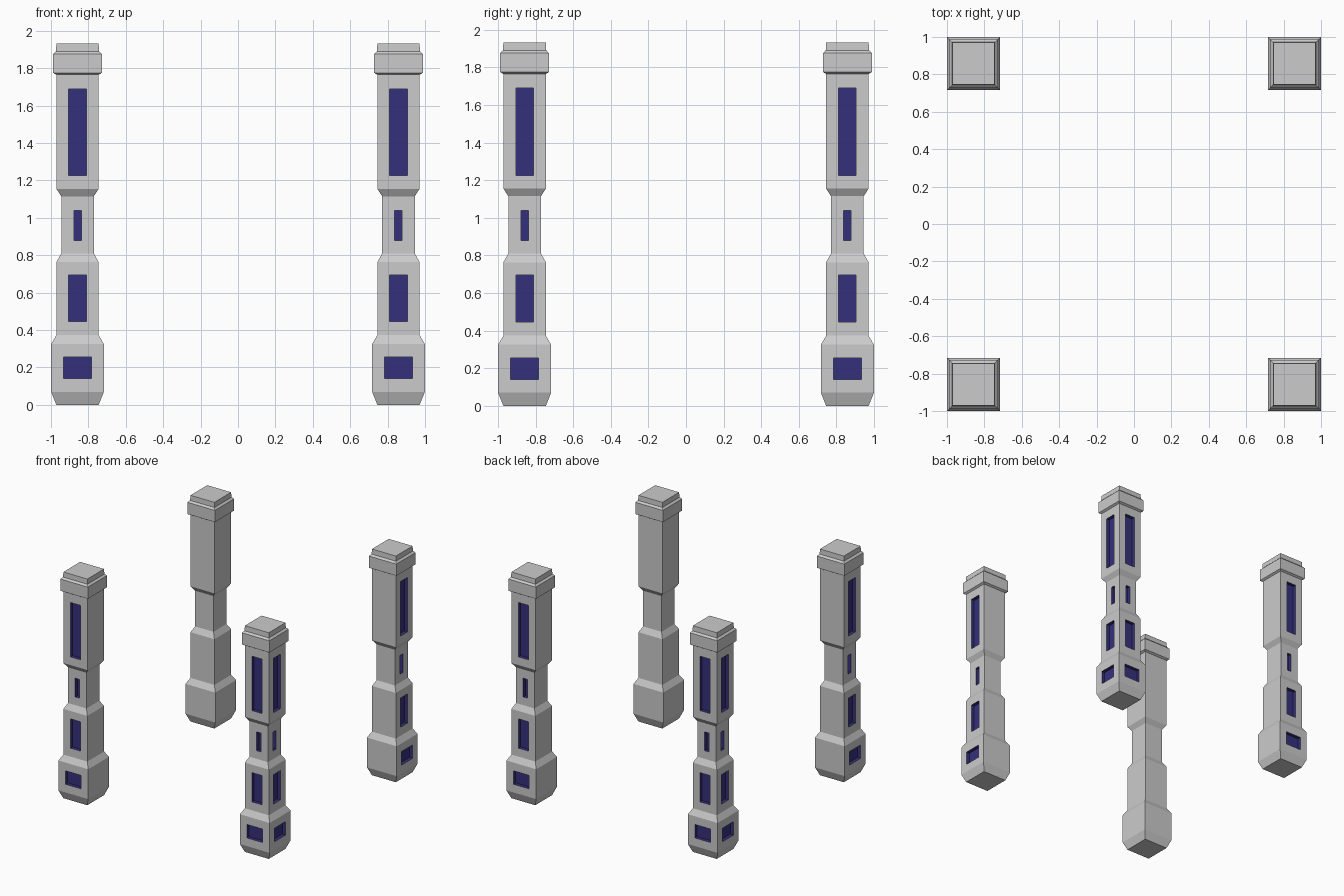
import bpy, bmesh
from mathutils import Vector

if "Cube" in bpy.data.objects:
    bpy.data.objects.remove(bpy.data.objects["Cube"])

C = 0.858       # distance of each pillar axis from the centre
DEPTH = 0.03    # window recess depth

# Square pillar profile: (half width, z)
PROFILE = [(0.113, 0), (0.141, 0.07), (0.141, 0.325), (0.113, 0.373),
           (0.113, 0.763), (0.087, 0.81), (0.087, 1.115), (0.113, 1.155),
           (0.113, 1.765), (0.13, 1.775), (0.13, 1.875), (0.115, 1.89),
           (0.113, 1.933)]
# Windows by profile segment: (half width, z bottom, z top)
WINDOWS = {1: (0.075, 0.14, 0.255), 3: (0.047, 0.445, 0.695),
           5: (0.02, 0.88, 1.04), 7: (0.047, 1.225, 1.69)}
CORNERS = [(-1, -1), (1, -1), (1, 1), (-1, 1)]
OUTER_SIDES = {0: Vector((0, -1, 0)), 3: Vector((-1, 0, 0))}


def finish(bm, name, color=None):
    """Turn the bmesh into an object mirrored to all four corners."""
    mesh = bpy.data.meshes.new(name)
    bm.to_mesh(mesh)
    bm.free()
    obj = bpy.data.objects.new(name, mesh)
    bpy.context.collection.objects.link(obj)
    mirror = obj.modifiers.new("Four corners", 'MIRROR')
    mirror.use_axis = (True, True, False)
    mirror.use_mirror_merge = False
    if color:
        mat = bpy.data.materials.new(name)
        mat.diffuse_color = color
        mat.use_nodes = True
        mat.node_tree.nodes["Principled BSDF"].inputs["Base Color"].default_value = mat.diffuse_color
        mesh.materials.append(mat)


def ring_faces(bm, a, b):
    for i in range(4):
        j = (i + 1) % 4
        bm.faces.new((a[i], a[j], b[j], b[i]))


body, recess = bmesh.new(), bmesh.new()

# Pillar body, with window openings on its two outer sides
rings = [[body.verts.new((-C + sx * h, -C + sy * h, z)) for sx, sy in CORNERS]
         for h, z in PROFILE]
body.faces.new(rings[0][::-1])
body.faces.new(rings[-1])
for k in range(len(rings) - 1):
    lo, hi = rings[k], rings[k + 1]
    for i in range(4):
        j = (i + 1) % 4
        quad = [lo[i], lo[j], hi[j], hi[i]]
        if k not in WINDOWS or i not in OUTER_SIDES:
            body.faces.new(quad)
            continue
        # Frame around the opening, then the blue recess behind it
        w, z0, z1 = WINDOWS[k]
        normal = OUTER_SIDES[i]
        along = Vector((0, 0, 1)).cross(normal)
        mid = Vector((-C, -C, 0)) + normal * PROFILE[k][0]
        pts = [mid + along * s * w + Vector((0, 0, z))
               for s, z in ((-1, z0), (1, z0), (1, z1), (-1, z1))]
        ring_faces(body, quad, [body.verts.new(p) for p in pts])
        front = [recess.verts.new(p) for p in pts]
        back = [recess.verts.new(p - normal * DEPTH) for p in pts]
        ring_faces(recess, front, back)
        recess.faces.new(back)

finish(body, "pillars")
finish(recess, "window_recesses", (0.035, 0.03, 0.2, 1))
